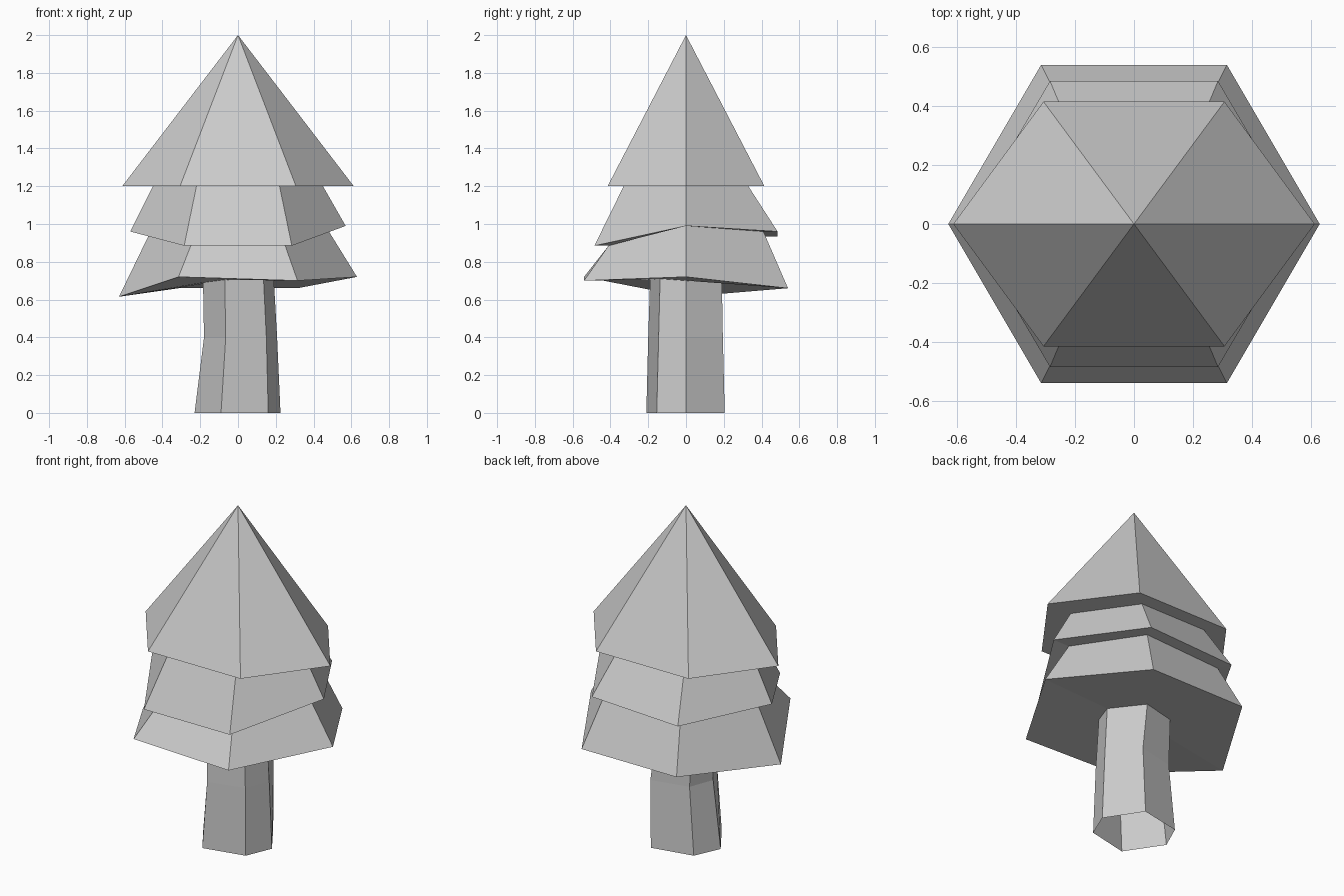
import bpy

if "Cube" in bpy.data.objects:
    bpy.data.objects.remove(bpy.data.objects["Cube"])


def loft(name, rings, apex=None):
    """Skin a stack of six-sided rings (listed bottom to top), open at the base."""
    n = len(rings[0])
    verts = [p for ring in rings for p in ring]
    faces = []
    for r in range(len(rings) - 1):
        for i in range(n):
            j = (i + 1) % n
            faces.append((r * n + i, r * n + j, (r + 1) * n + j, (r + 1) * n + i))
    if apex:
        verts.append(apex)
        base = (len(rings) - 1) * n
        faces += [(base + i, base + (i + 1) % n, len(verts) - 1) for i in range(n)]
    mesh = bpy.data.meshes.new(name)
    mesh.from_pydata(verts, [], faces)
    mesh.update()
    obj = bpy.data.objects.new(name, mesh)
    bpy.context.collection.objects.link(obj)
    return obj


def hexagon(rx, cx, cy, heights):
    """Hexagon ring: side points at +-rx, corners at (+-cx, +-cy).
    Order: right, back right, back left, left, front left, front right."""
    xy = [(rx, 0), (cx, cy), (-cx, cy), (-rx, 0), (-cx, -cy), (cx, -cy)]
    return [(x, y, z) for (x, y), z in zip(xy, heights)]


def ring(xy, heights):
    return [(x, y, z) for (x, y), z in zip(xy, heights)]


# trunk: leaning, slightly bent hexagonal tube
trunk_top = ring([(0.19, 0), (0.065, 0.19), (-0.14, 0.14),
                  (-0.185, 0), (-0.07, -0.19), (0.135, -0.137)],
                 [0.70, 0.69, 0.69, 0.69, 0.705, 0.71])
trunk_mid = ring([(0.207, 0), (0.10, 0.195), (-0.125, 0.145),
                  (-0.18, 0), (-0.065, -0.20), (0.15, -0.145)], [0.4] * 6)
trunk_base = ring([(0.225, 0), (0.09, 0.205), (-0.16, 0.155),
                   (-0.23, 0), (-0.09, -0.21), (0.16, -0.155)], [0] * 6)
loft("trunk", [trunk_base, trunk_mid, trunk_top])

# foliage: three stepped tiers with uneven skirts
low_z = [0.72, 0.66, 0.66, 0.615, 0.72, 0.70]
mid_z = [0.99, 0.96, 0.935, 0.96, 0.885, 0.885]
top_z = [1.2] * 6
loft("foliage", [
    trunk_top,
    hexagon(0.63, 0.315, 0.54, low_z),
    hexagon(0.463, 0.25, 0.41, mid_z),
    hexagon(0.57, 0.285, 0.485, mid_z),
    hexagon(0.45, 0.22, 0.33, top_z),
    hexagon(0.613, 0.307, 0.415, top_z),
], apex=(0, 0, 2))
